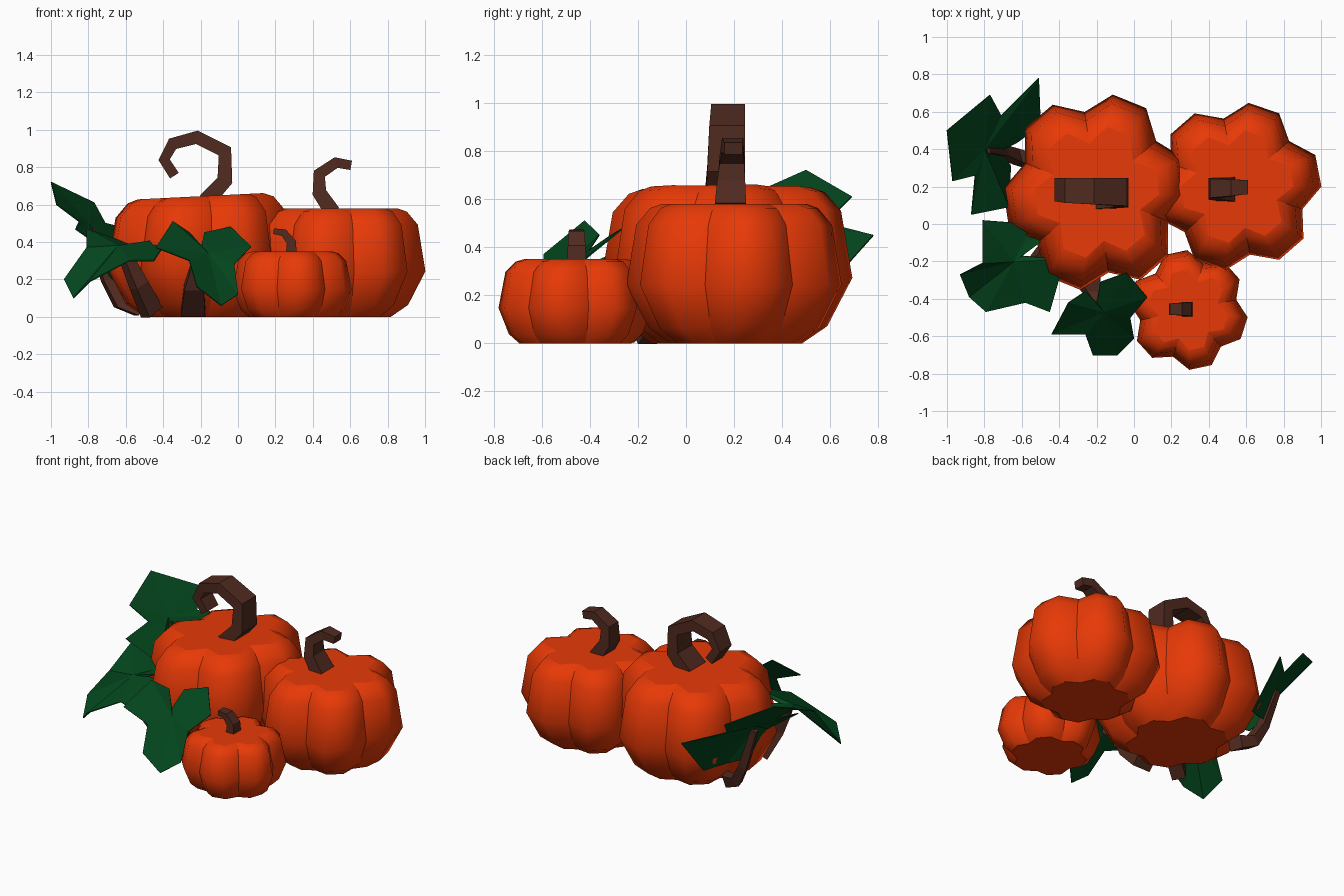
import bpy
import bmesh
from math import sin, cos, radians
from mathutils import Vector

cube = bpy.data.objects.get("Cube")
if cube:
    bpy.data.objects.remove(cube, do_unlink=True)


def material(name, rgb):
    mat = bpy.data.materials.new(name)
    mat.use_nodes = True
    color = (*rgb, 1)
    mat.diffuse_color = color
    shader = mat.node_tree.nodes["Principled BSDF"]
    shader.inputs["Base Color"].default_value = color
    shader.inputs["Roughness"].default_value = 0.8
    return mat


orange = material("pumpkin_orange", (0.8, 0.041, 0.002))
brown = material("stem_brown", (0.08, 0.023, 0.014))
green = material("leaf_green", (0.001, 0.06, 0.012))


def finish(bm, name, mat):
    bmesh.ops.recalc_face_normals(bm, faces=bm.faces[:])
    mesh = bpy.data.meshes.new(name)
    bm.to_mesh(mesh)
    bm.free()
    mesh.materials.append(mat)
    obj = bpy.data.objects.new(name, mesh)
    bpy.context.scene.collection.objects.link(obj)
    return obj


def bridge(bm, rings):
    """Join neighbouring closed rings with quads and cap both ends."""
    for low, high in zip(rings, rings[1:]):
        count = len(low)
        for i in range(count):
            j = (i + 1) % count
            bm.faces.new((low[i], low[j], high[j], high[i]))
    return [bm.faces.new(rings[0]), bm.faces.new(rings[-1])]


LOBES = 6


def pumpkin(name, x, y, radius, height, turn, foot, deep=1, lean=0):
    """Lobed body; foot is the base width, deep stretches y, lean tips the top."""
    bm = bmesh.new()
    step = 360 / LOBES
    # Profile: radius, height, and how far the creases sit in
    profile = ((foot, 0, 0.84), ((foot + 1) / 2, 0.11, 0.83), (1, 0.42, 0.82),
               (0.91, 0.85, 0.8), (0.78, 0.97, 0.77), (0.67, 1, 0.74))
    rings = []
    creases = set()
    for r, z, crease in profile:
        ring = []
        for lobe in range(LOBES):
            middle = turn + lobe * step
            for offset, push in ((-step / 2, crease), (-11, 1), (11, 1)):
                a = radians(middle + offset)
                d = r * radius * push
                dx = d * cos(a)
                ring.append(bm.verts.new((x + dx, y + d * deep * sin(a),
                                          z * (height + lean * dx))))
        creases.update(ring[::3])
        rings.append(ring)
    caps = bridge(bm, rings)
    for face in bm.faces:
        face.smooth = face not in caps
    for edge in bm.edges:
        in_crease = all(v in creases for v in edge.verts)
        on_cap = any(f in caps for f in edge.link_faces)
        edge.smooth = not (in_crease or on_cap)
    return finish(bm, name, orange)


pumpkin("large_pumpkin", -0.2, 0.17, 0.5, 0.645, 9, 0.6, 1.06, 0.05)
pumpkin("medium_pumpkin", 0.55, 0.2, 0.452, 0.58, 11, 0.59)
pumpkin("small_pumpkin", 0.29, -0.46, 0.32, 0.35, -18, 0.73)


def stalk(name, points, thick, wide, side):
    """Square-edged tapering stalk; thick and wide are (start, end)."""
    bm = bmesh.new()
    pts = [Vector(p) for p in points]
    side = Vector(side).normalized()
    last = len(pts) - 1
    rings = []
    for i, p in enumerate(pts):
        along = pts[min(i + 1, last)] - pts[max(i - 1, 0)]
        up = along.cross(side).normalized()
        t = i / last
        a = up * (thick[0] + (thick[1] - thick[0]) * t) / 2
        b = side * (wide[0] + (wide[1] - wide[0]) * t) / 2
        rings.append([bm.verts.new(p + q) for q in (a + b, a - b, -a - b, b - a)])
    bridge(bm, rings)
    return finish(bm, name, brown)


# Curled pumpkin stems, each bent in an upright plane and drifting a little in y
def stem(name, y, drift, path, thick, wide):
    points = [(x, y + drift * i, z) for i, (x, z) in enumerate(path)]
    stalk(name, points, thick, wide, (0, 1, 0))


stem("large_stem", 0.163, 0.004,
     ((-0.17, 0.62), (-0.07, 0.73), (-0.07, 0.885), (-0.22, 0.96),
      (-0.35, 0.925), (-0.395, 0.84), (-0.34, 0.755)), (0.09, 0.055), (0.165, 0.115))
stem("medium_stem", 0.185, 0.003,
     ((0.505, 0.56), (0.435, 0.665), (0.435, 0.765), (0.525, 0.825), (0.605, 0.81)),
     (0.085, 0.05), (0.13, 0.075))
stem("small_stem", -0.455, 0,
     ((0.285, 0.33), (0.285, 0.4), (0.245, 0.45), (0.19, 0.458)),
     (0.06, 0.03), (0.08, 0.06))

# Vines rising from the ground to the leaves
stalk("back_vine", ((-0.53, 0.33, 0.045), (-0.63, 0.36, 0.075), (-0.7, 0.385, 0.2),
                    (-0.79, 0.4, 0.47)), (0.08, 0.04), (0.09, 0.05), (-0.3, 1, 0))
stalk("side_vine", ((-0.46, -0.14, 0.025), (-0.53, -0.22, 0.17), (-0.59, -0.23, 0.3),
                    (-0.64, -0.2, 0.37)), (0.1, 0.04), (0.09, 0.05), (-0.6, 1, 0))
stalk("front_vine", ((-0.24, -0.19, 0.03), (-0.235, -0.33, 0.16), (-0.21, -0.38, 0.28),
                     (-0.16, -0.46, 0.34)), (0.08, 0.03), (0.13, 0.05), (1, 0, 0))


# Folded leaves: facets fanned from the middle to a jagged rim
def leaf(name, middle, rim):
    bm = bmesh.new()
    hub = bm.verts.new(middle)
    edge = [bm.verts.new(p) for p in rim]
    for a, b in zip(edge, edge[1:] + edge[:1]):
        bm.faces.new((hub, a, b))
    obj = finish(bm, name, green)
    solid = obj.modifiers.new("thickness", "SOLIDIFY")
    solid.thickness = 0.006
    solid.offset = 0


leaf("back_leaf", (-0.8, 0.4, 0.5),
     ((-1, 0.5, 0.72), (-0.77, 0.69, 0.61), (-0.71, 0.58, 0.5), (-0.51, 0.78, 0.45),
      (-0.5, 0.53, 0.17), (-0.62, 0.44, 0.22), (-0.71, 0.39, 0.25), (-0.66, 0.31, 0.19),
      (-0.67, 0.09, 0.33), (-0.87, 0.05, 0.47), (-0.85, 0.26, 0.51), (-0.97, 0.23, 0.6)))
leaf("side_leaf", (-0.64, -0.2, 0.38),
     ((-0.81, 0.02, 0.47), (-0.55, 0, 0.38), (-0.58, -0.06, 0.38), (-0.49, -0.09, 0.38),
      (-0.6, -0.17, 0.37), (-0.37, -0.19, 0.42), (-0.45, -0.47, 0.3),
      (-0.58, -0.42, 0.3), (-0.79, -0.47, 0.19), (-0.88, -0.39, 0.1),
      (-0.93, -0.27, 0.2), (-0.81, -0.21, 0.37)))
leaf("front_leaf", (-0.16, -0.47, 0.34),
     ((-0.44, -0.59, 0.37), (-0.35, -0.42, 0.51), (-0.26, -0.36, 0.45),
      (-0.2, -0.42, 0.36), (-0.18, -0.31, 0.45), (-0.04, -0.26, 0.48),
      (0.07, -0.39, 0.375), (-0.02, -0.5, 0.28), (0, -0.61, 0.12), (-0.09, -0.7, 0.06),
      (-0.22, -0.7, 0.16), (-0.26, -0.59, 0.3)))
